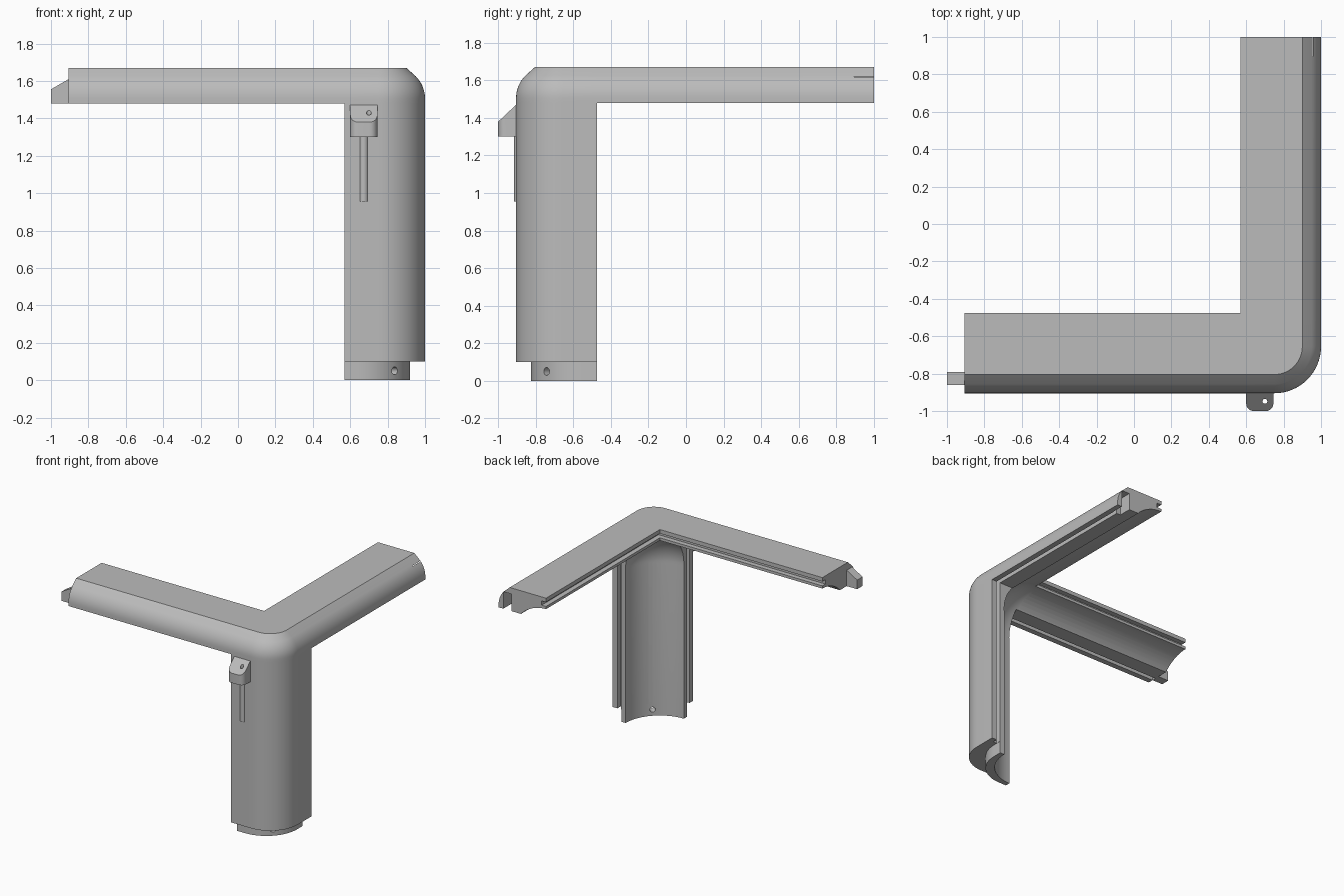
import bpy, bmesh
from math import sin, cos, pi, radians
from mathutils import Matrix, Vector

old = bpy.data.objects.get("Cube")
if old:
    bpy.data.objects.remove(old, do_unlink=True)

grey = bpy.data.materials.new("plain_grey")
grey.use_nodes = True
grey.diffuse_color = (0.5, 0.5, 0.5, 1)
grey.node_tree.nodes["Principled BSDF"].inputs["Base Color"].default_value = grey.diffuse_color

RIGHT, FRONT, LEFT_END, BACK_END = 1.0, -0.905, -0.905, 1.0
IN_X, IN_Y = 0.57, -0.475          # inner corner shared by the three arms
UNDER, HUB_Z, BORE = 1.48, 1.27, 0.31


def finish(name, bm):
    bmesh.ops.recalc_face_normals(bm, faces=bm.faces)
    mesh = bpy.data.meshes.new(name)
    bm.to_mesh(mesh)
    bm.free()
    ob = bpy.data.objects.new(name, mesh)
    bpy.context.collection.objects.link(ob)
    mesh.materials.append(grey)
    return ob


def box(name, x, y, z):
    bm = bmesh.new()
    size = (x[1] - x[0], y[1] - y[0], z[1] - z[0])
    mid = ((x[0] + x[1]) / 2, (y[0] + y[1]) / 2, (z[0] + z[1]) / 2)
    bmesh.ops.create_cube(bm, size=1, matrix=Matrix.Translation(mid) @ Matrix.Diagonal((*size, 1)))
    return finish(name, bm)


def rod(name, a, b, r, sides):
    a, b = Vector(a), Vector(b)
    turn = (b - a).to_track_quat('Z', 'Y').to_matrix().to_4x4()
    bm = bmesh.new()
    bmesh.ops.create_cone(bm, cap_ends=True, segments=sides, radius1=r, radius2=r,
                          depth=(b - a).length, matrix=Matrix.Translation((a + b) / 2) @ turn)
    return finish(name, bm)


def prism(name, outline, z0, z1):
    bm = bmesh.new()
    face = bm.faces.new([bm.verts.new((x, y, z0)) for x, y in outline])
    new = bmesh.ops.extrude_face_region(bm, geom=[face])["geom"]
    bmesh.ops.translate(bm, vec=(0, 0, z1 - z0), verts=[v for v in new if isinstance(v, bmesh.types.BMVert)])
    return finish(name, bm)


def arc(cx, cy, r, start, end, n):
    angles = [radians(start + (end - start) * i / n) for i in range(n + 1)]
    return [(cx + r * cos(t), cy + r * sin(t)) for t in angles]


def cut(target, cutter):
    mod = target.modifiers.new("cut", 'BOOLEAN')
    mod.operation, mod.solver, mod.object = 'DIFFERENCE', 'EXACT', cutter
    bpy.context.view_layer.objects.active = target
    bpy.ops.object.modifier_apply(modifier=mod.name)
    bpy.data.objects.remove(cutter, do_unlink=True)


# Corner body: stacked outlines of the two arms, leg pulled down from the corner
ARC_N = 16
bm = bmesh.new()


def ring(d, z):
    pts = [(LEFT_END, FRONT + d), (IN_X, FRONT + d)]
    pts += arc(RIGHT - 0.25, FRONT + 0.25, 0.25 - d, -90, 0, ARC_N)
    pts += [(RIGHT - d, IN_Y), (RIGHT - d, BACK_END), (IN_X, BACK_END), (IN_X, IN_Y), (LEFT_END, IN_Y)]
    return [bm.verts.new((x, y, z)) for x, y in pts]


def bridge(a, b):
    for i in range(len(a)):
        j = (i + 1) % len(a)
        bm.faces.new((a[i], a[j], b[j], b[i]))


shoulder = [(0.17 * (1 - cos(t)), 1.505 + 0.17 * sin(t)) for t in [i * pi / 32 for i in range(9)]]
rings = [ring(d, z) for d, z in [(0, UNDER)] + shoulder + [(0.1, 1.67)]]
for low, high in zip(rings, rings[1:]):
    bridge(low, high)
bm.faces.new(rings[-1])
base = rings[0]
bm.faces.new((base[0], base[1], base[-2], base[-1]))
bm.faces.new((base[-5], base[-4], base[-3], base[-2]))
leg_top = base[1:-4] + [base[-2]]
leg_low = [bm.verts.new((v.co.x, v.co.y, 0.1)) for v in leg_top]
bridge(leg_low, leg_top)
bm.faces.new(leg_low)
body = finish("corner_body", bm)

# Round channels along each arm, meeting in a ball at the hub
hub = (IN_X, IN_Y, HUB_Z)
for end in [(-1.3, IN_Y, HUB_Z), (IN_X, 1.3, HUB_Z), (IN_X, IN_Y, -0.3)]:
    cut(body, rod("channel_cutter", end, hub, BORE, 64))
bm = bmesh.new()
bmesh.ops.create_uvsphere(bm, u_segments=64, v_segments=32, radius=BORE + 0.001,
                          matrix=Matrix.Translation(hub))
cut(body, finish("hub_cutter", bm))

# Panel grooves: top, front and right panels, two runs each
slit_y = (FRONT + 0.045, FRONT + 0.078)
slit_x = (RIGHT - 0.078, RIGHT - 0.045)
deep_x, deep_y = IN_X + 0.04, IN_Y - 0.04
grooves = [
    ((-1.2, deep_x), (deep_y, -0.3), (1.602, 1.638)),
    ((0.4, deep_x), (deep_y, 1.2), (1.602, 1.638)),
    ((-1.2, deep_x), slit_y, (1.4, 1.52)),
    ((0.4, deep_x), slit_y, (0, 1.5)),
    (slit_x, (deep_y, 1.2), (1.4, 1.52)),
    (slit_x, (deep_y, -0.3), (0, 1.5)),
    ((0.885, 0.958), (0.895, 1.2), (1.38, 1.62)),      # socket for the joining tab
]
for span in grooves:
    cut(body, box("groove_cutter", *span))

# Spigot under the leg with a diagonal pin hole
inset, bend = 0.08, 0.28
sx, sy = RIGHT - inset, FRONT + inset
outline = [(IN_X, sy)] + arc(sx - bend, sy + bend, bend, -90, 0, ARC_N) + [(sx, IN_Y), (IN_X, IN_Y)]
spigot = prism("leg_spigot", outline, 0, 0.1)
cut(spigot, rod("channel_cutter", (IN_X, IN_Y, -0.3), hub, BORE, 64))
cut(spigot, rod("pin_hole_cutter", (IN_X, IN_Y, 0.05), (IN_X + 0.5, IN_Y - 0.5, 0.05), 0.021, 20))

# Joining tab on the end of the left-hand arm
tab = box("joining_tab", (-1, LEFT_END), (-0.86, -0.79), (UNDER, 1.61))
for v in tab.data.vertices:
    if v.co.x < -0.95 and v.co.z > 1.55:
        v.co.z = 1.555

# Sloped lug on the front with an upright hole
outline = arc(0.64, -0.96, 0.04, 180, 270, 8) + arc(0.705, -0.96, 0.04, 270, 360, 8)
outline += [(0.745, -0.895), (0.6, -0.895)]
lug = prism("front_lug", outline, 1.3, 1.47)
bm = bmesh.new()
bm.from_mesh(lug.data)
bmesh.ops.bisect_plane(bm, geom=bm.verts[:] + bm.edges[:] + bm.faces[:], plane_co=(0, -1, 1.38),
                       plane_no=(0, -0.09, 0.095), clear_outer=True)
bmesh.ops.holes_fill(bm, edges=[e for e in bm.edges if e.is_boundary])
bmesh.ops.recalc_face_normals(bm, faces=bm.faces)
bm.to_mesh(lug.data)
bm.free()
cut(lug, rod("lug_hole_cutter", (0.7, -0.948, 1.2), (0.7, -0.948, 1.6), 0.013, 16))

# Slim rib running down from the lug
rib = rod("lug_rib", (0.672, -0.89, 0.955), (0.672, -0.89, 1.31), 0.025, 16)

# Smooth the curves, keep the edges crisp
bpy.ops.object.select_all(action='DESELECT')
for ob in (body, spigot, tab, lug, rib):
    ob.select_set(True)
bpy.context.view_layer.objects.active = body
bpy.ops.object.shade_smooth_by_angle(angle=radians(30))
